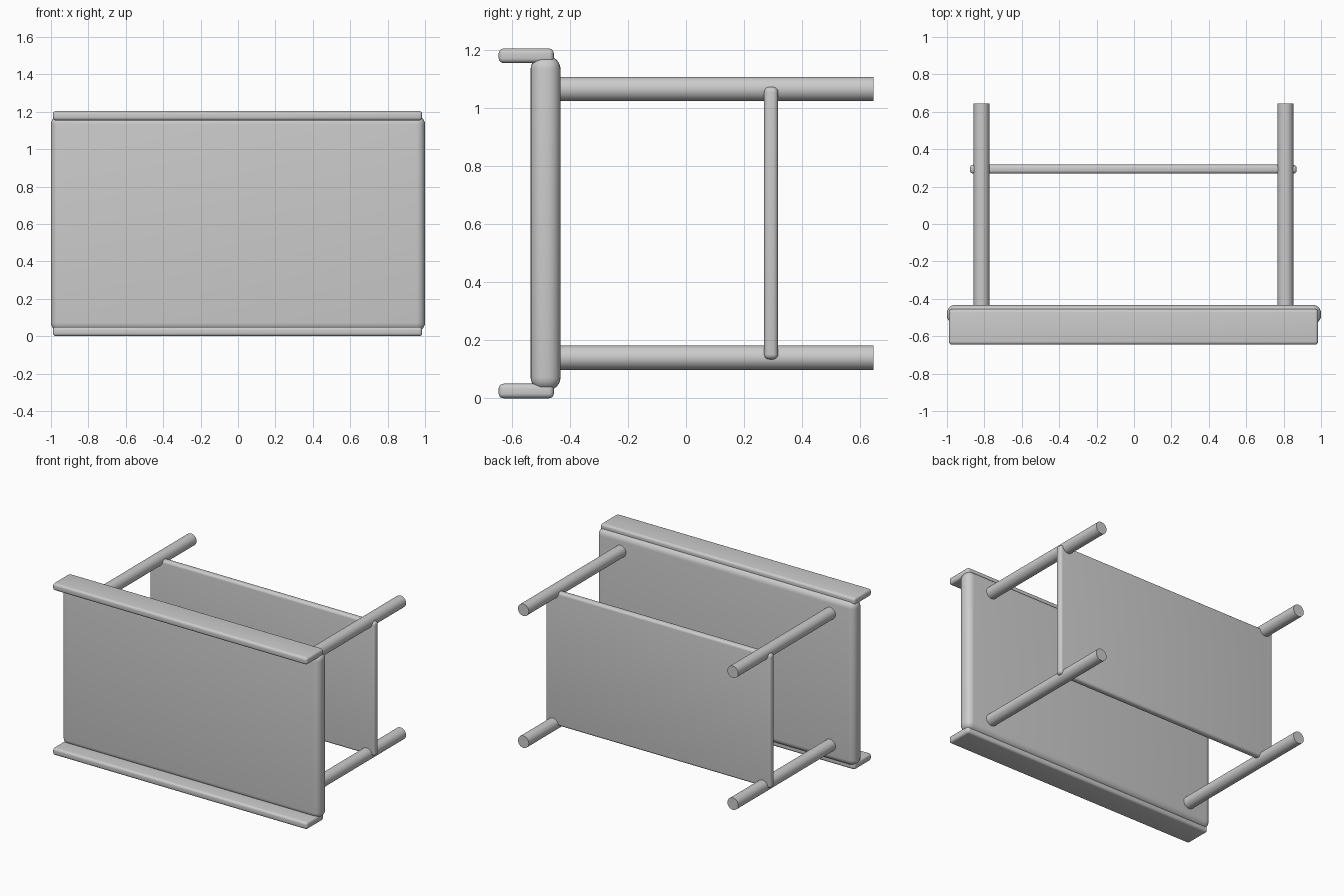
import bpy, math

if "Cube" in bpy.data.objects:
    bpy.data.objects.remove(bpy.data.objects["Cube"])

grey = bpy.data.materials.new("plain grey")
grey.diffuse_color = (0.6, 0.6, 0.6, 1)
grey.use_nodes = True
grey.node_tree.nodes["Principled BSDF"].inputs["Base Color"].default_value = grey.diffuse_color

def finish(ob, name):
    ob.name = name
    ob.data.materials.append(grey)
    bpy.ops.object.shade_smooth_by_angle(angle=math.radians(35))

def slab(name, lo, hi, radius, segments=5):
    """Rounded box between two corners."""
    bpy.ops.mesh.primitive_cube_add(size=1, location=[(a + b) / 2 for a, b in zip(lo, hi)])
    ob = bpy.context.object
    ob.scale = [b - a for a, b in zip(lo, hi)]
    bpy.ops.object.transform_apply(location=False, rotation=False, scale=True)
    mod = ob.modifiers.new("round", 'BEVEL')
    mod.width, mod.segments = radius, segments
    bpy.ops.object.modifier_apply(modifier="round")
    finish(ob, name)

# Table lying on its side: top panel faces the front
slab("table_top", (-1, -0.535, 0.027), (1, -0.432, 1.178), 0.045, 6)

# Rims along the two long edges of the top
slab("lower_rim", (-0.99, -0.645, 0.0), (0.985, -0.455, 0.05), 0.017)
slab("upper_rim", (-0.99, -0.645, 1.154), (0.985, -0.455, 1.204), 0.017)

# Lower shelf between the legs
slab("shelf", (-0.877, 0.269, 0.134), (0.87, 0.317, 1.072), 0.018)

# Four round legs
for x in (-0.815, 0.81):
    for z in (0.14, 1.065):
        bpy.ops.mesh.primitive_cylinder_add(vertices=32, radius=0.042, depth=1.115,
                                            location=(x, 0.0875, z),
                                            rotation=(math.pi / 2, 0, 0))
        finish(bpy.context.object, "leg")
